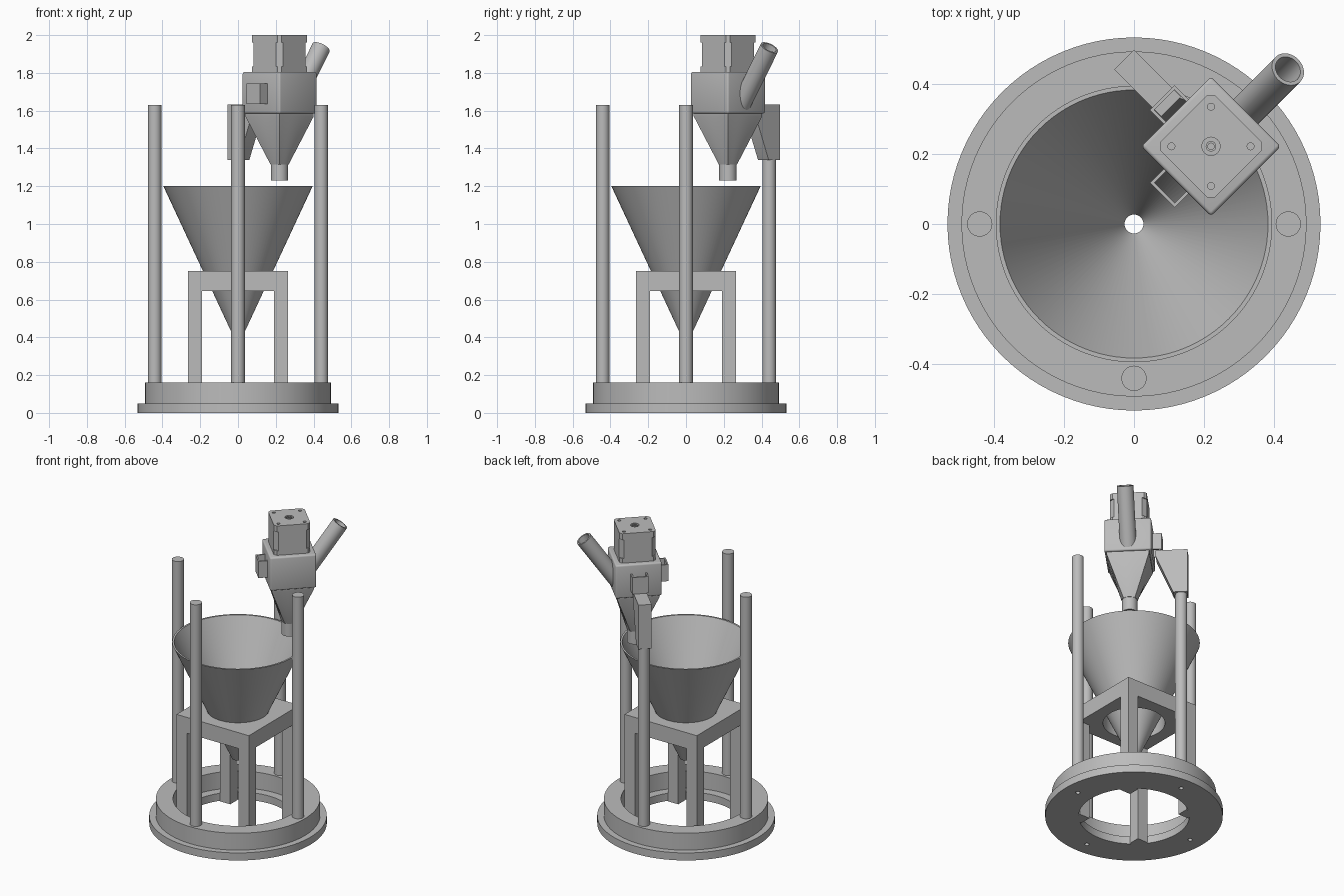
import bpy, bmesh, math
from mathutils import Matrix, Vector

cube = bpy.data.objects.get("Cube")
if cube:
    bpy.data.objects.remove(cube, do_unlink=True)

grey = bpy.data.materials.new("plain_grey")
grey.use_nodes = True
grey.diffuse_color = (0.5, 0.5, 0.5, 1)
grey.node_tree.nodes["Principled BSDF"].inputs["Base Color"].default_value = (0.5, 0.5, 0.5, 1)

HEAD = Vector((0.22, 0.222, 0))          # vertical axis of the feeder head
TURN = Matrix.Rotation(math.radians(45), 4, 'Z')
HEAD_FRAME = Matrix.Translation(HEAD) @ TURN
ID = Matrix.Identity(4)


def finish(name, bm, matrix=ID):
    bmesh.ops.transform(bm, matrix=matrix, verts=bm.verts)
    bmesh.ops.recalc_face_normals(bm, faces=bm.faces)
    me = bpy.data.meshes.new(name)
    bm.to_mesh(me)
    bm.free()
    ob = bpy.data.objects.new(name, me)
    bpy.context.collection.objects.link(ob)
    me.materials.append(grey)
    return ob


def activate(ob):
    bpy.ops.object.select_all(action='DESELECT')
    ob.select_set(True)
    bpy.context.view_layer.objects.active = ob


def loft(name, rings, matrix=ID, closed=False):
    """Skin a list of point rings; cap the ends unless it closes on itself."""
    bm = bmesh.new()
    loops = [[bm.verts.new(p) for p in ring] for ring in rings]
    n = len(loops[0])
    pairs = list(zip(loops, loops[1:])) + ([(loops[-1], loops[0])] if closed else [])
    for a, b in pairs:
        for i in range(n):
            j = (i + 1) % n
            bm.faces.new((a[i], a[j], b[j], b[i]))
    if not closed:
        bm.faces.new(loops[0])
        bm.faces.new(loops[-1])
    return finish(name, bm, matrix)


def circle(r, z, n=64):
    return [(r * math.cos(math.tau * i / n), r * math.sin(math.tau * i / n), z) for i in range(n)]


def lathe(name, profile, matrix=ID, n=64, closed=False):
    return loft(name, [circle(r, z, n) for r, z in profile], matrix, closed)


def cylinder(name, r, z0, z1, x=0, y=0, matrix=ID, n=32):
    return lathe(name, [(r, z0), (r, z1)], matrix @ Matrix.Translation((x, y, 0)), n)


def box(name, x0, x1, y0, y1, z0, z1, matrix=ID, bevel=0):
    bm = bmesh.new()
    bmesh.ops.create_cube(bm, size=1)
    for v in bm.verts:
        v.co = ((x0, x1)[v.co.x > 0], (y0, y1)[v.co.y > 0], (z0, z1)[v.co.z > 0])
    if bevel:
        bmesh.ops.bevel(bm, geom=bm.edges[:], offset=bevel, segments=3, profile=0.5, affect='EDGES')
    return finish(name, bm, matrix)


def chamfered(h, c, z):
    """Square outline of half width h with corners cut by c."""
    pts = [(h, c - h), (h, h - c), (h - c, h), (c - h, h),
           (-h, h - c), (-h, c - h), (c - h, -h), (h - c, -h)]
    return [(x, y, z) for x, y in pts]


def cut(ob, cutters):
    for c in cutters:
        m = ob.modifiers.new("cut", 'BOOLEAN')
        m.operation = 'DIFFERENCE'
        m.solver = 'EXACT'
        m.object = c
        c.hide_render = True
        activate(ob)
        bpy.ops.object.modifier_apply(modifier=m.name)
        bpy.data.objects.remove(c, do_unlink=True)


QUARTERS = [(1, 0, "left"), (0, 1, "back"), (-1, 0, "right"), (0, -1, "front")]

# Stepped base ring with screw holes underneath
base = lathe("base_ring", [(0.333, 0), (0.533, 0), (0.533, 0.05), (0.493, 0.05),
                           (0.493, 0.162), (0.39, 0.162), (0.39, 0.05), (0.333, 0.05)],
             n=96, closed=True)
cut(base, [cylinder("hole", 0.014, -0.05, 0.04, 0.44 * x, 0.44 * y, n=16) for x, y, _ in QUARTERS])

# Four round posts
for x, y, side in QUARTERS:
    top = 1.6 if side == "back" else 1.63
    cylinder(side + "_post", 0.036, 0.15, top, 0.441 * x, 0.441 * y)

# Square stand: drilled plate on four legs
plate = box("stand_plate", -0.265, 0.265, -0.265, 0.265, 0.645, 0.75)
cut(plate, [cylinder("hole", 0.186, 0.5, 0.9, n=64)])
for sx in (-1, 1):
    for sy in (-1, 1):
        xs, ys = sorted((0.19 * sx, 0.265 * sx)), sorted((0.19 * sy, 0.265 * sy))
        name = ("front" if sy < 0 else "back") + ("_left" if sx > 0 else "_right") + "_leg"
        box(name, *xs, *ys, 0, 0.645)

# Conical hopper
lathe("hopper", [(0.036, 0.43), (0.395, 1.2), (0.383, 1.2), (0.027, 0.43)], n=96, closed=True)

# Feeder head housing
box("head_housing", -0.141, 0.141, -0.141, 0.141, 1.585, 1.805, HEAD_FRAME, bevel=0.01)


# Square funnel that turns round at the nozzle
def square_ring(h, z, n=64):
    ring = []
    for x, y, _ in circle(1, 0, n):
        k = h / max(abs(x), abs(y))
        ring.append((x * k, y * k, z))
    return ring


loft("head_funnel", [square_ring(0.128, 1.6), square_ring(0.128, 1.57), circle(0.048, 1.315)], HEAD_FRAME)
lathe("nozzle", [(0.046, 1.23), (0.046, 1.325), (0.036, 1.325), (0.036, 1.23)], HEAD_FRAME, 32, True)

# Motor: two end caps, a slimmer core, and a recessed shaft
cap = loft("motor_top_cap", [chamfered(0.111, 0.016, z) for z in (1.96, 2.0)], HEAD_FRAME)
cut(cap, [cylinder("hole", 0.01, 1.98, 2.1, 0.08 * x, 0.08 * y, HEAD_FRAME, 16)
          for x in (-1, 1) for y in (-1, 1)])
cut(cap, [cylinder("hole", 0.026, 1.985, 2.1, 0, 0, HEAD_FRAME)])
lathe("motor_shaft", [(0.015, 1.98), (0.015, 2.0), (0.009, 2.0), (0.009, 1.98)], HEAD_FRAME, 24, True)
loft("motor_core", [chamfered(0.111, 0.026, z) for z in (1.83, 1.965)], HEAD_FRAME)
loft("motor_bottom_cap", [chamfered(0.111, 0.016, z) for z in (1.8, 1.835)], HEAD_FRAME)

# Two open rectangular sockets on the housing sides
for name, angle in (("front_socket", 180), ("back_socket", 90)):
    frame = HEAD_FRAME @ Matrix.Rotation(math.radians(angle), 4, 'Z')
    socket = box(name, 0.138, 0.197, -0.05, 0.05, 1.635, 1.745, frame)
    cut(socket, [box("hole", 0.12, 0.188, -0.041, 0.041, 1.5, 1.9, frame)])

# Tapered bracket over the back post, reaching toward the head
profile = [(-0.04, 1.34), (0.045, 1.34), (0.15, 1.59), (0.15, 1.632), (-0.04, 1.632)]
loft("bracket", [[(t, s, z) for t, z in profile] for s in (-0.04, 0.04)],
     Matrix.Translation((0, 0.441, 0)) @ Matrix.Rotation(math.radians(-45), 4, 'Z'))

# Slanted inlet pipe
end = Vector((0.44, 0.442, 1.934))
tilt = math.radians(35)
pipe_frame = Matrix.Translation(end) @ TURN @ Matrix.Rotation(tilt, 4, 'Y')
lathe("inlet_pipe", [(0.05, -0.39), (0.05, 0), (0.039, 0), (0.039, -0.39)], pipe_frame, 48, True)
# Trim the part of the pipe that would run out below the housing
cut(bpy.data.objects["inlet_pipe"],
    [box("trim", -0.3, 0.12, -0.3, 0.3, 1.2, 2.2, HEAD_FRAME)])

# Smooth round surfaces, keep hard edges
for ob in list(bpy.context.scene.objects):
    if ob.type == 'MESH' and grey.name in ob.data.materials:
        activate(ob)
        bpy.ops.object.shade_smooth_by_angle(angle=math.radians(30))
